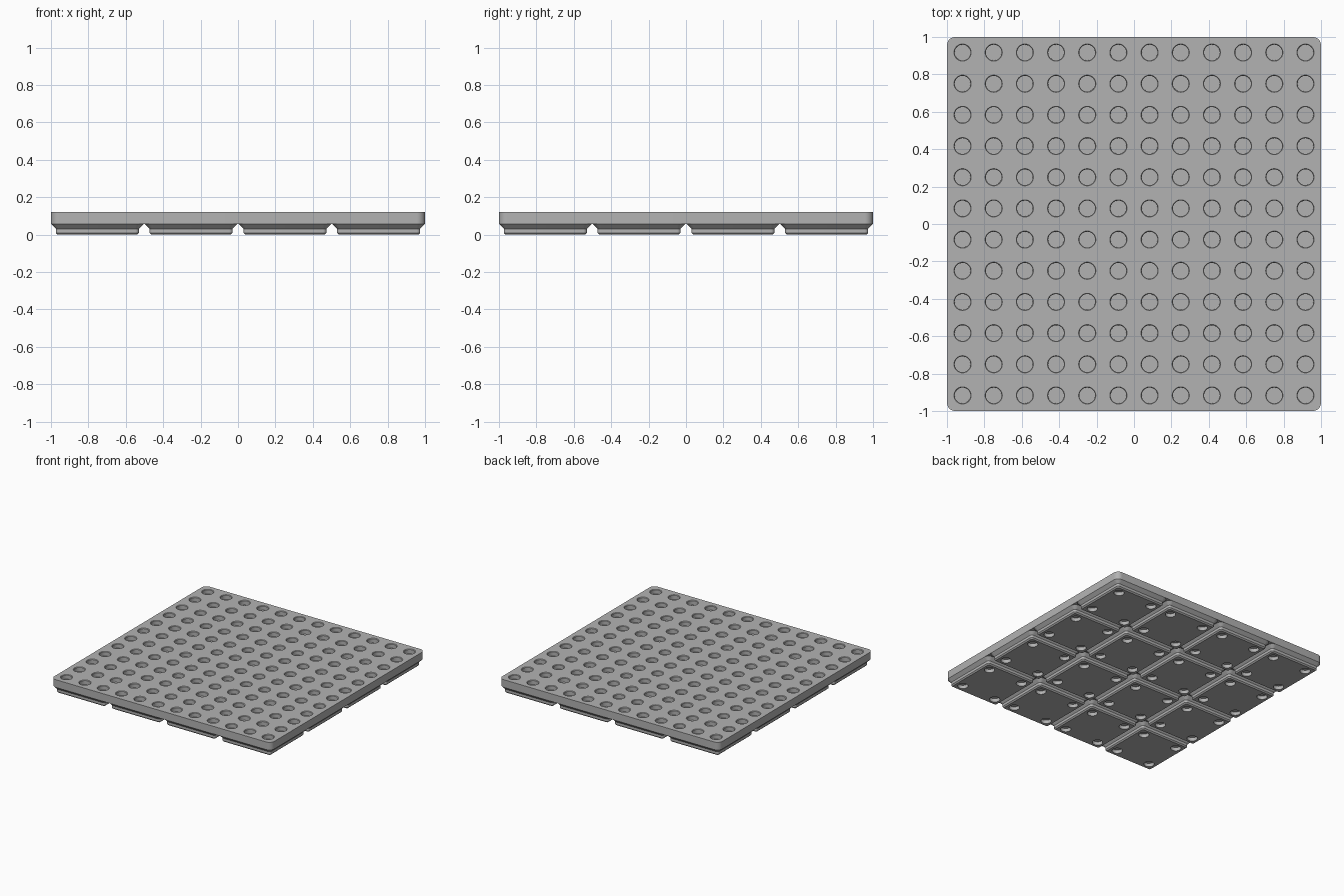
import bpy, bmesh, math

if "Cube" in bpy.data.objects:
    bpy.data.objects.remove(bpy.data.objects["Cube"])

MM = 2 / 167.5          # one millimetre in model units
PITCH = 42 * MM         # foot spacing
FOOT_H = 4.75 * MM
TOP = 10 * MM

grey = bpy.data.materials.new("plain grey")
grey.use_nodes = True
colour = (0.45, 0.45, 0.45, 1)
grey.diffuse_color = colour
grey.node_tree.nodes["Principled BSDF"].inputs["Base Color"].default_value = colour


def rounded_square(half, radius, steps=8):
    """Outline points of a square with rounded corners."""
    pts = []
    for corner in range(4):
        mid = math.pi / 4 + corner * math.pi / 2
        cx = math.copysign(half - radius, math.cos(mid))
        cy = math.copysign(half - radius, math.sin(mid))
        for i in range(steps + 1):
            a = corner * math.pi / 2 + i / steps * math.pi / 2
            pts.append((cx + radius * math.cos(a), cy + radius * math.sin(a)))
    return pts


def circle(radius, count=40):
    return [(radius * math.cos(i * math.tau / count),
             radius * math.sin(i * math.tau / count)) for i in range(count)]


def loft(bm, sections, offset=(0, 0)):
    """Closed solid through outlines given bottom to top as (points, z)."""
    rings = [[bm.verts.new((x + offset[0], y + offset[1], z)) for x, y in pts]
             for pts, z in sections]
    for low, high in zip(rings, rings[1:]):
        for i in range(len(low)):
            j = (i + 1) % len(low)
            bm.faces.new((low[i], low[j], high[j], high[i]))
    bm.faces.new(rings[0][::-1])
    bm.faces.new(rings[-1])


def make_object(name, bm):
    mesh = bpy.data.meshes.new(name)
    bm.to_mesh(mesh)
    bm.free()
    mesh.materials.append(grey)
    obj = bpy.data.objects.new(name, mesh)
    bpy.context.collection.objects.link(obj)
    return obj


def drill(obj, sections, places):
    """Cut the lofted hole shape out of the object at every place."""
    bm = bmesh.new()
    for place in places:
        loft(bm, sections, place)
    cutter = make_object("hole_cutter", bm)
    cutter.hide_render = True
    mod = obj.modifiers.new("holes", "BOOLEAN")
    mod.operation, mod.solver, mod.object = "DIFFERENCE", "EXACT", cutter
    bpy.context.view_layer.objects.active = obj
    bpy.ops.object.modifier_apply(modifier=mod.name)
    bpy.data.objects.remove(cutter)


def smooth(obj):
    bpy.ops.object.select_all(action="DESELECT")
    obj.select_set(True)
    bpy.context.view_layer.objects.active = obj
    bpy.ops.object.shade_smooth_by_angle(angle=math.radians(30))


# Top plate with a grid of shallow chamfered sockets
bm = bmesh.new()
outline = rounded_square(1, 3.75 * MM)
loft(bm, [(outline, FOOT_H), (outline, TOP)])
plate = make_object("top_plate", bm)
r, chamfer = 0.042, 0.004
sockets = [((i - 5.5) / 6, (j - 5.5) / 6) for i in range(12) for j in range(12)]
drill(plate, [(circle(r), TOP - 0.036), (circle(r), TOP - chamfer),
              (circle(r + chamfer), TOP), (circle(r + chamfer), TOP + 0.02)],
      sockets)
smooth(plate)

# Stepped foot with four magnet holes underneath
bm = bmesh.new()
profile = [(17.8, 0.8, 0), (18.6, 1.6, 0.8), (18.6, 1.6, 2.6), (20.75, 3.75, 4.75)]
loft(bm, [(rounded_square(h * MM, rad * MM), z * MM) for h, rad, z in profile])
foot = make_object("foot", bm)
m = 13 * MM
drill(foot, [(circle(3.25 * MM), -0.02), (circle(3.25 * MM), 2.4 * MM)],
      [(sx * m, sy * m) for sx in (-1, 1) for sy in (-1, 1)])
smooth(foot)

# Repeat the foot over a four by four grid
for i in range(4):
    for j in range(4):
        part = foot if i == j == 0 else foot.copy()
        part.name = f"foot_{i + 1}_{j + 1}"
        part.location = ((i - 1.5) * PITCH, (j - 1.5) * PITCH, 0)
        if part is not foot:
            bpy.context.collection.objects.link(part)
